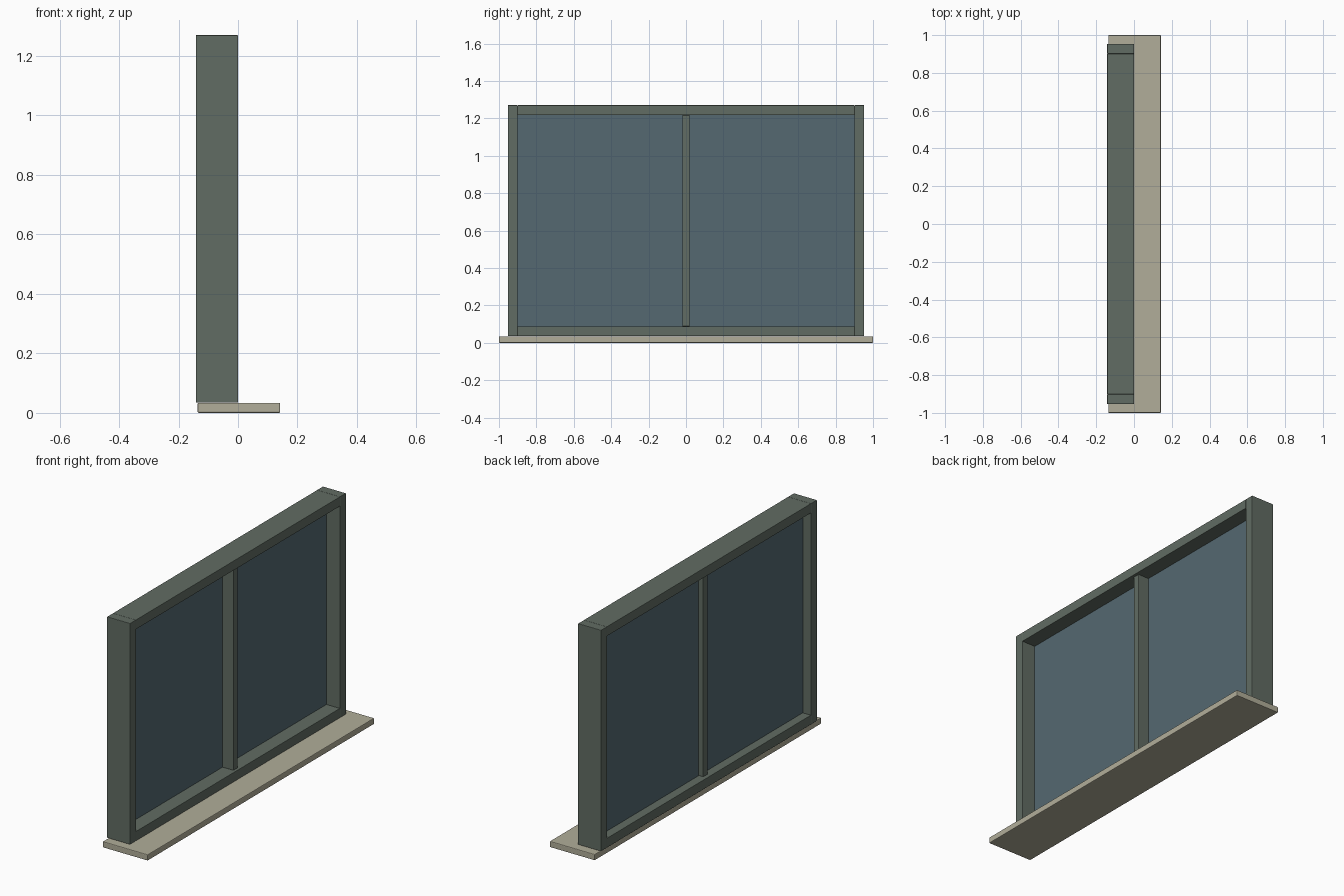
import bpy

if "Cube" in bpy.data.objects:
    bpy.data.objects.remove(bpy.data.objects["Cube"])


def material(name, rgb):
    m = bpy.data.materials.new(name)
    m.diffuse_color = (*rgb, 1)
    m.use_nodes = True
    m.node_tree.nodes["Principled BSDF"].inputs["Base Color"].default_value = m.diffuse_color
    return m


def box(name, x, y, z, mat, bevel=0.0):
    """Box from (min, max) ranges, with an optional small edge bevel."""
    bpy.ops.mesh.primitive_cube_add(size=1)
    o = bpy.context.object
    o.name = name
    o.location = [(a + b) / 2 for a, b in (x, y, z)]
    o.scale = [b - a for a, b in (x, y, z)]
    bpy.ops.object.transform_apply(location=False, rotation=False, scale=True)
    o.data.materials.append(mat)
    if bevel:
        b = o.modifiers.new("edge_bevel", 'BEVEL')
        b.width = bevel
        b.segments = 2
    return o


paint = material("frame_paint", (0.12, 0.15, 0.125))
stone = material("sill_stone", (0.44, 0.42, 0.32))
tint = material("glass_tint", (0.09, 0.14, 0.165))

DEPTH = (-0.142, 0.0)
HALF, INNER = 0.953, 0.901
BOTTOM, TOP, RAIL = 0.035, 1.27, 0.053

# Sill board projecting outwards
box("sill", (-0.136, 0.142), (-1, 1), (0, 0.034), stone, 0.004)

# Full-height jambs
box("jamb_left", DEPTH, (-HALF, -INNER), (BOTTOM, TOP), paint, 0.002)
box("jamb_right", DEPTH, (INNER, HALF), (BOTTOM, TOP), paint, 0.002)

# Rails between the jambs
box("bottom_rail", DEPTH, (-INNER, INNER), (BOTTOM, BOTTOM + RAIL), paint, 0.002)
box("top_rail", DEPTH, (-INNER, INNER), (TOP - RAIL, TOP), paint, 0.002)

# Centre mullion
box("mullion", (-0.12, -0.015), (-0.019, 0.019),
    (BOTTOM + RAIL, TOP - RAIL), paint, 0.002)

# One pane on each side of the mullion
for name, y in (("pane_left", (-INNER, -0.019)), ("pane_right", (0.019, INNER))):
    box(name, (-0.092, -0.083), y, (BOTTOM + RAIL, TOP - RAIL), tint)
